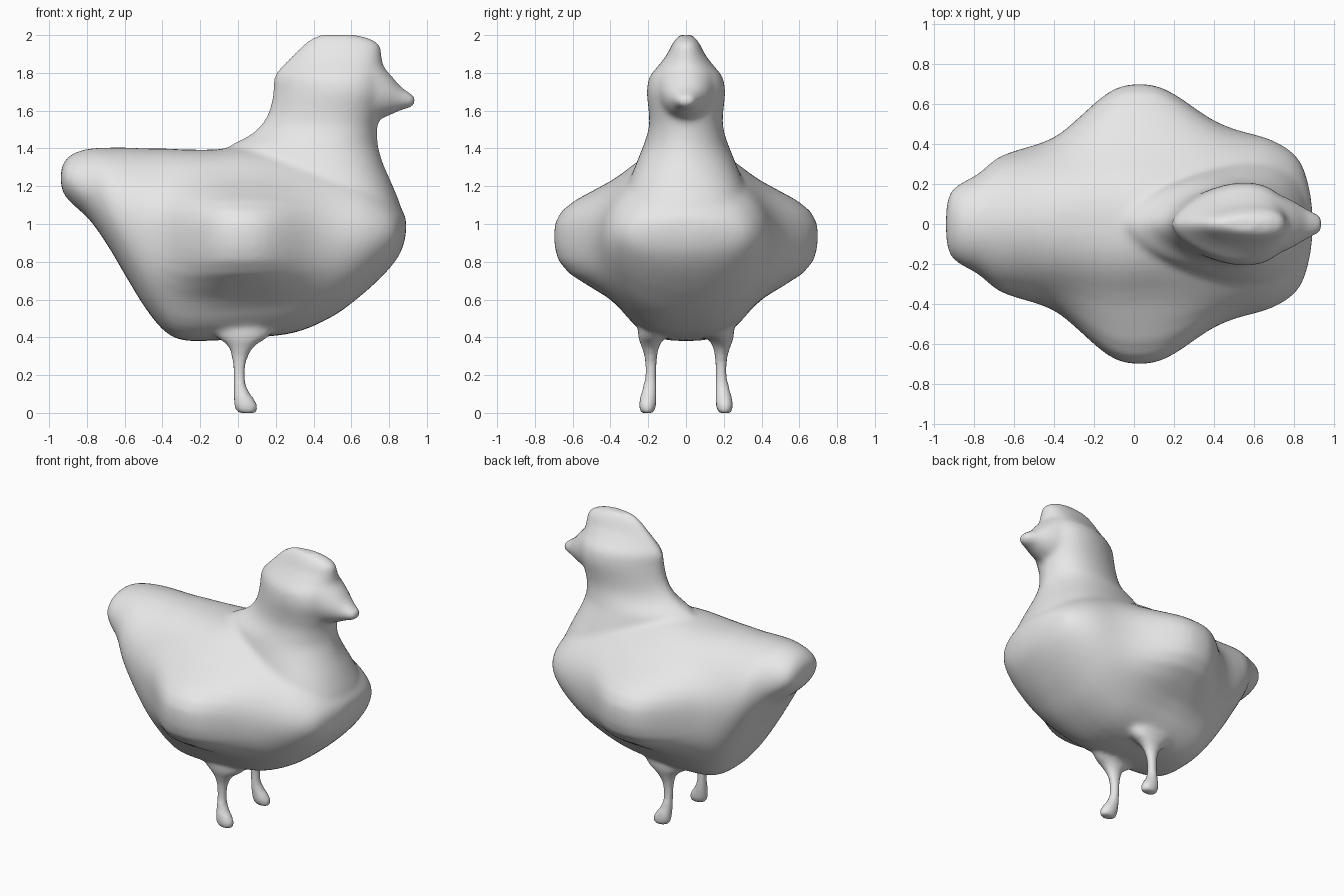
import bpy, bmesh, math
from mathutils import Vector

SIDES = 48


def resample(rows, n=5):
    """Catmull-Rom interpolation through station rows."""
    out = []
    for i in range(len(rows) - 1):
        p = [rows[max(i - 1, 0)], rows[i], rows[i + 1], rows[min(i + 2, len(rows) - 1)]]
        for k in range(n):
            t = k / n
            out.append([0.5 * (2 * b + (c - a) * t + (2 * a - 5 * b + 4 * c - d) * t * t
                               + (3 * b - a - 3 * c + d) * t ** 3)
                        for a, b, c, d in zip(*p)])
    out.append(list(rows[-1]))
    return out


def loft(bm, rows, place):
    """Skin closed rings placed along the stations, with capped ends."""
    rings = []
    for row in resample(rows):
        rings.append([bm.verts.new(place(row, 2 * math.pi * i / SIDES)) for i in range(SIDES)])
    for r, s in zip(rings, rings[1:]):
        for i in range(SIDES):
            j = (i + 1) % SIDES
            bm.faces.new((r[i], r[j], s[j], s[i]))
    bm.faces.new(rings[0][::-1])
    bm.faces.new(rings[-1])


def spow(v, e):
    return math.copysign(abs(v) ** e, v)


def body_point(row, a):
    x, zb, zt, w, zc, upper, lower = row
    s, c = math.sin(a), math.cos(a)
    z = zc + s * ((zt - zc) if s > 0 else (zc - zb))
    y = w * spow(c, upper if s > 0 else lower)
    # folded wing swelling out of each flank
    wing = 0.26 * math.exp(-abs((x - 0.02) / 0.33) ** 2.3) * math.exp(-((z - 0.92) / 0.27) ** 4)
    return Vector((x, y + wing * spow(c, 0.5), z))


def head_point(row, a):
    z, x0, x1, w, e = row
    s, c = math.sin(a), math.cos(a)
    return Vector(((x0 + x1) / 2 + (x1 - x0) / 2 * (c + 0.24 * s * s), w * spow(s, e), z))


def beak_point(row, a):
    x, zb, zt, w = row
    return Vector((x, w * math.cos(a), (zb + zt) / 2 + (zt - zb) / 2 * math.sin(a)))


# x, bottom, top, half width, height of widest point, upper and lower roundness
BODY = [
    (-0.938, 1.21, 1.28, 0.07, 1.24, 1.0, 1.0),
    (-0.92, 1.155, 1.33, 0.15, 1.24, 1.0, 1.0),
    (-0.87, 1.10, 1.375, 0.20, 1.22, 1.0, 0.9),
    (-0.78, 1.015, 1.40, 0.25, 1.18, 1.0, 0.8),
    (-0.68, 0.87, 1.405, 0.33, 1.10, 1.05, 0.72),
    (-0.58, 0.70, 1.405, 0.365, 1.03, 1.05, 0.7),
    (-0.48, 0.54, 1.40, 0.38, 0.99, 1.0, 0.7),
    (-0.38, 0.425, 1.40, 0.39, 0.97, 0.95, 0.72),
    (-0.28, 0.383, 1.395, 0.41, 0.95, 0.9, 0.74),
    (-0.12, 0.383, 1.395, 0.435, 0.95, 0.88, 0.72),
    (0.05, 0.395, 1.41, 0.44, 0.95, 0.95, 0.72),
    (0.30, 0.425, 1.40, 0.45, 0.94, 1.15, 0.78),
    (0.50, 0.51, 1.36, 0.45, 0.93, 1.25, 0.85),
    (0.65, 0.62, 1.29, 0.43, 0.94, 1.2, 0.9),
    (0.76, 0.72, 1.20, 0.38, 0.95, 1.1, 0.95),
    (0.83, 0.80, 1.12, 0.31, 0.96, 1.0, 1.0),
    (0.87, 0.87, 1.07, 0.20, 0.98, 1.0, 1.0),
    (0.89, 0.95, 1.03, 0.08, 0.99, 1.0, 1.0),
]

# z, back, front, half width, lens sharpness
HEAD = [
    (0.95, 0.10, 0.875, 0.36, 1.0),
    (1.08, 0.04, 0.865, 0.345, 1.0),
    (1.20, 0.00, 0.82, 0.31, 1.05),
    (1.31, -0.04, 0.772, 0.268, 1.15),
    (1.40, -0.06, 0.745, 0.232, 1.25),
    (1.47, 0.06, 0.737, 0.207, 1.25),
    (1.53, 0.125, 0.74, 0.195, 1.2),
    (1.60, 0.165, 0.755, 0.198, 1.15),
    (1.70, 0.185, 0.785, 0.208, 1.25),
    (1.78, 0.19, 0.785, 0.193, 1.35),
    (1.84, 0.235, 0.77, 0.145, 1.3),
    (1.90, 0.295, 0.76, 0.10, 1.1),
    (1.95, 0.345, 0.75, 0.075, 1.0),
    (1.985, 0.39, 0.69, 0.05, 1.0),
    (2.002, 0.43, 0.62, 0.03, 1.0),
]

# x, bottom, top, half width
BEAK = [
    (0.60, 1.52, 1.90, 0.17),
    (0.70, 1.54, 1.89, 0.155),
    (0.79, 1.57, 1.81, 0.118),
    (0.86, 1.60, 1.73, 0.078),
    (0.91, 1.615, 1.695, 0.055),
    (0.94, 1.63, 1.675, 0.035),
]

# z, back, front, inner, outer
LEG = [
    (0.50, -0.15, 0.20, 0.09, 0.25),
    (0.41, -0.12, 0.17, 0.11, 0.255),
    (0.36, -0.062, 0.10, 0.138, 0.24),
    (0.30, -0.036, 0.056, 0.15, 0.223),
    (0.20, -0.028, 0.038, 0.155, 0.218),
    (0.12, -0.026, 0.055, 0.152, 0.236),
    (0.06, -0.026, 0.098, 0.155, 0.25),
    (0.02, -0.018, 0.11, 0.16, 0.25),
    (-0.003, 0.0, 0.10, 0.17, 0.24),
]

bm = bmesh.new()
loft(bm, BODY, body_point)
loft(bm, HEAD, head_point)
loft(bm, BEAK, beak_point)
for side in (-1, 1):
    def leg_point(row, a, side=side):
        z, x0, x1, y0, y1 = row
        return Vector(((x0 + x1) / 2 + (x1 - x0) / 2 * math.cos(a),
                       side * ((y0 + y1) / 2 + (y1 - y0) / 2 * math.sin(a)), z))
    loft(bm, LEG, leg_point)
bmesh.ops.recalc_face_normals(bm, faces=bm.faces[:])

mesh = bpy.data.meshes.new("chick")
bm.to_mesh(mesh)
bm.free()
chick = bpy.data.objects.new("chick", mesh)
bpy.context.collection.objects.link(chick)

grey = bpy.data.materials.new("light grey")
grey.diffuse_color = (0.8, 0.8, 0.8, 1)
mesh.materials.append(grey)
for poly in mesh.polygons:
    poly.use_smooth = True

# fuse all parts into one soft skin
fuse = chick.modifiers.new("fuse", 'REMESH')
fuse.mode = 'VOXEL'
fuse.voxel_size = 0.016
fuse.use_smooth_shade = True
soften = chick.modifiers.new("soften", 'SMOOTH')
soften.factor = 0.5
soften.iterations = 14
